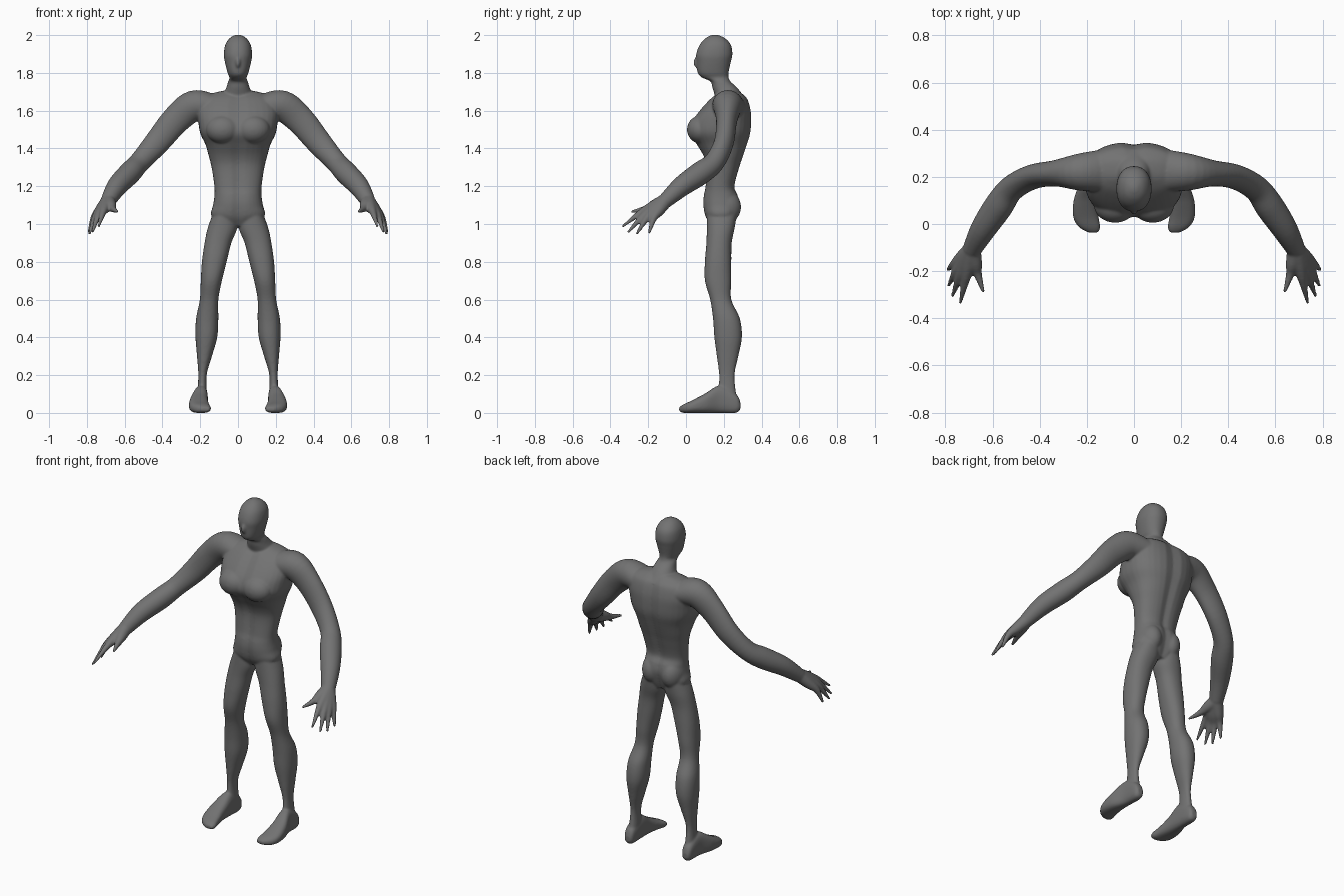
import bpy, bmesh
from math import sin, cos, tau, exp, copysign
from mathutils import Vector, Matrix

old = bpy.data.objects.get("Cube")
if old:
    bpy.data.objects.remove(old, do_unlink=True)

SIDES = 32
bm = bmesh.new()


def refine(rows, steps=5):
    """Catmull-Rom interpolation through rows of numbers."""
    rows = [Vector(r) for r in rows]
    pts = [rows[0]] + rows + [rows[-1]]
    out = []
    for a, b, c, d in zip(pts, pts[1:], pts[2:], pts[3:]):
        for i in range(steps):
            t = i / steps
            out.append((2 * b + (c - a) * t + (2 * a - 5 * b + 4 * c - d) * t * t
                        + (3 * b - a - 3 * c + d) * t ** 3) / 2)
    return out + [rows[-1]]


def skin(rings, mirror):
    """Closed tube through rings of points, optionally on both sides."""
    for side in ((1, -1) if mirror else (1,)):
        loops = [[bm.verts.new((p[0] * side, p[1], p[2])) for p in ring] for ring in rings]
        for lo, hi in zip(loops, loops[1:]):
            for i in range(SIDES):
                j = (i + 1) % SIDES
                bm.faces.new((lo[i], lo[j], hi[j], hi[i]))
        bm.faces.new(loops[0][::-1])
        bm.faces.new(loops[-1])


def boxed(rows, axis="z", power=2.2, groove=0, mirror=False):
    """Loft of rounded sections: (position, x low, x high, other low, other high)."""
    def bend(v):
        return copysign(abs(v) ** (2 / power), v)
    rings = []
    for pos, x0, x1, h0, h1 in refine(rows):
        ring = []
        for k in range(SIDES):
            u, v = bend(cos(tau * k / SIDES)), bend(sin(tau * k / SIDES))
            x = (x0 + x1) / 2 + u * (x1 - x0) / 2
            h = (h0 + h1) / 2 + v * ((h1 - h0) / 2 - groove * exp(-(x / 0.025) ** 2))
            ring.append((x, h, pos) if axis == "z" else (x, pos, h))
        rings.append(ring)
    skin(rings, mirror)


def limb(rows, steps=5):
    """Mirrored tube along a path: (x, y, z, radius, sideways radius)."""
    path = refine(rows, steps)
    rings = []
    for i, row in enumerate(path):
        ahead, behind = path[min(i + 1, len(path) - 1)], path[max(i - 1, 0)]
        t = Vector((ahead - behind)[:3]).normalized()
        u = t.cross(Vector((0, 1, 0))).normalized()
        v = t.cross(u)
        rings.append([Vector(row[:3]) + u * row[3] * cos(tau * k / SIDES)
                      + v * row[4] * sin(tau * k / SIDES) for k in range(SIDES)])
    skin(rings, True)


def muscle(centre, radii, mirror=True):
    """Ellipsoid bulge."""
    for side in ((1, -1) if mirror else (1,)):
        place = Matrix.Translation((centre[0] * side, *centre[1:])) @ Matrix.Diagonal((*radii, 1))
        bmesh.ops.create_uvsphere(bm, u_segments=24, v_segments=16, radius=1, matrix=place)


# Torso: height, half width, front, back
torso = [(0.99, .06, .13, .25), (1.04, .14, .10, .27), (1.1, .132, .088, .285),
         (1.15, .125, .09, .278), (1.2, .125, .10, .26), (1.3, .14, .105, .285),
         (1.36, .155, .09, .305), (1.42, .172, .055, .325), (1.48, .2, .02, .343),
         (1.54, .21, .03, .348), (1.6, .213, .07, .345), (1.66, .19, .125, .328),
         (1.69, .14, .165, .30), (1.705, .08, .19, .28)]
boxed([(z, -w, w, f, b) for z, w, f, b in torso], power=2.4, groove=.012)
muscle((.08, .08, 1.5), (.09, .075, .075))
muscle((.065, .205, 1.09), (.065, .087, .09))

# Neck and head
head = [(1.66, .09, .16, .32), (1.72, .063, .14, .272), (1.755, .052, .13, .235),
        (1.775, .045, .085, .226), (1.8, .055, .062, .225), (1.86, .07, .055, .238),
        (1.9, .075, .054, .246), (1.95, .067, .073, .237), (1.985, .043, .105, .205),
        (2.002, .012, .14, .165)]
boxed([(z, -w, w, f, b) for z, w, f, b in head])
muscle((0, .058, 1.855), (.014, .018, .03), mirror=False)

# Legs: height, inner, outer, front, back
boxed([(1.06, .01, .13, .11, .27), (.98, .004, .16, .11, .258), (.9, .035, .177, .108, .242),
       (.8, .06, .191, .10, .24), (.7, .085, .197, .10, .24), (.6, .104, .202, .128, .24),
       (.5, .104, .222, .143, .285), (.4, .11, .225, .15, .296), (.3, .138, .217, .163, .277),
       (.2, .166, .21, .175, .257), (.1, .164, .216, .17, .266), (.03, .162, .222, .17, .28)],
      mirror=True)

# Feet: depth, inner, outer, sole, instep
boxed([(.288, .178, .212, .02, .055), (.265, .164, .225, 0, .1), (.18, .16, .232, 0, .145),
       (.1, .158, .256, 0, .102), (.03, .15, .258, 0, .065), (-.012, .143, .235, 0, .046),
       (-.036, .15, .195, .008, .03)], axis="y", power=2.6, mirror=True)

# Arms
wrist = (.688, -.11, 1.122)
limb([(.14, .225, 1.62, .07, .09), (.235, .22, 1.625, .082, .078),
      (.33, .215, 1.55, .076, .056), (.43, .2, 1.43, .067, .052),
      (.52, .15, 1.328, .056, .055), (.575, .075, 1.268, .06, .062),
      (.64, -.022, 1.2, .054, .054), (*wrist, .04, .04)])

# Palm rays and fingers: knuckle, tip
for knuckle, tip in [((.715, -.24, 1.06), (.738, -.338, .985)),
                     ((.742, -.23, 1.04), (.771, -.308, .955)),
                     ((.758, -.208, 1.03), (.787, -.262, .945)),
                     ((.765, -.172, 1.028), (.791, -.195, .95)),
                     ((.662, -.215, 1.08), (.638, -.292, 1.065))]:
    limb([(*wrist, .038, .038), (*Vector(wrist).lerp(Vector(knuckle), .55), .03, .03),
          (*knuckle, .018, .018), (*tip, .007, .007)])

bmesh.ops.recalc_face_normals(bm, faces=bm.faces[:])
for face in bm.faces:
    face.smooth = True
mesh = bpy.data.meshes.new("body")
bm.to_mesh(mesh)
bm.free()
body = bpy.data.objects.new("body", mesh)
bpy.context.scene.collection.objects.link(body)

# Fuse all parts into one continuous skin
fuse = body.modifiers.new("Fuse", "REMESH")
fuse.mode = "VOXEL"
fuse.voxel_size = 0.006
fuse.use_smooth_shade = True
soften = body.modifiers.new("Soften", "SMOOTH")
soften.factor = 0.5
soften.iterations = 8

# Grey skin
grey = bpy.data.materials.new("dark grey")
grey.use_nodes = True
colour = (.17, .17, .17, 1)
grey.diffuse_color = colour
shader = next(n for n in grey.node_tree.nodes if n.type == "BSDF_PRINCIPLED")
shader.inputs["Base Color"].default_value = colour
mesh.materials.append(grey)
